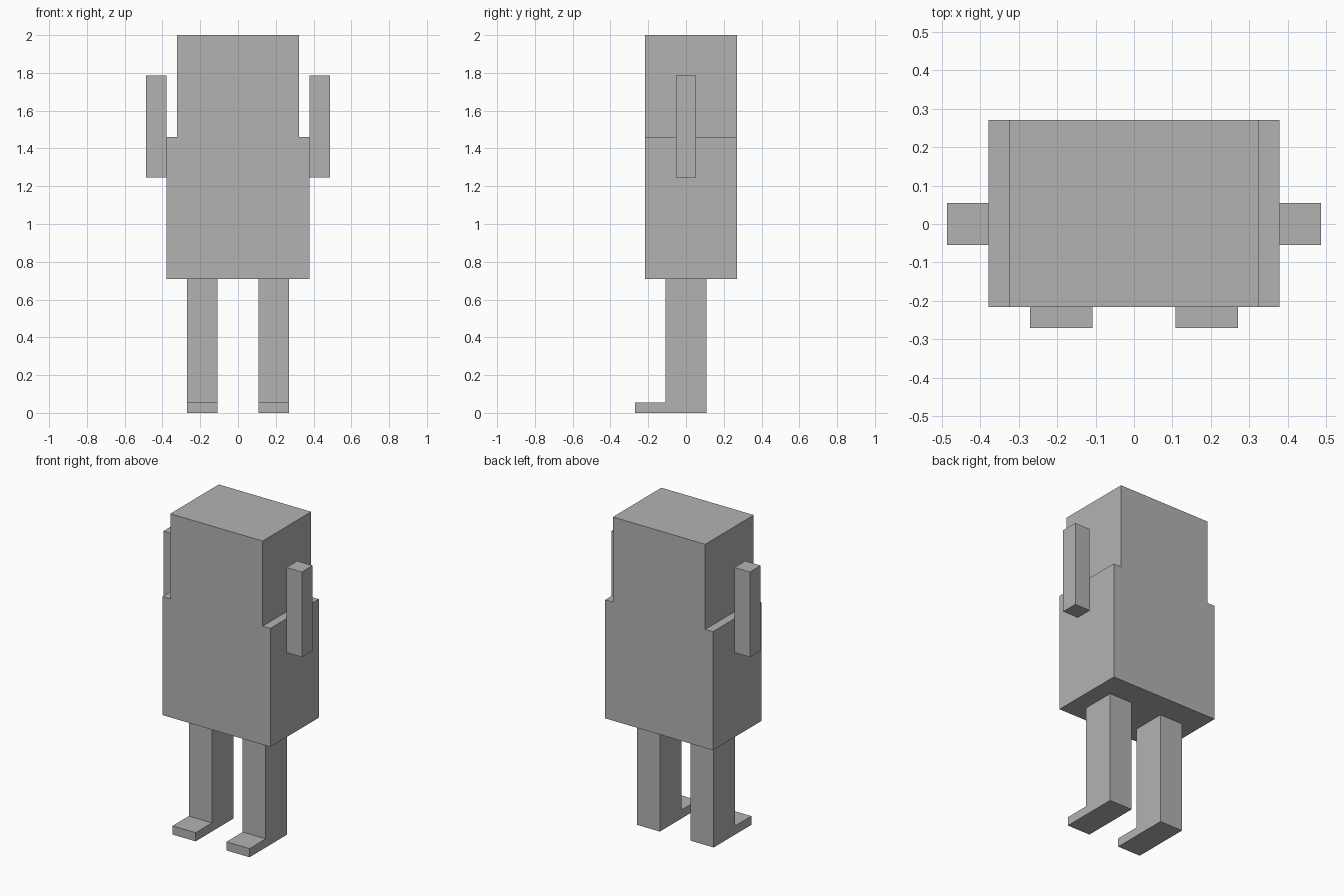
import bpy

default_cube = bpy.data.objects.get("Cube")
if default_cube:
    bpy.data.objects.remove(default_cube, do_unlink=True)

# Single plain grey material
grey = bpy.data.materials.new("plain_grey")
grey.use_nodes = True
colour = (0.45, 0.45, 0.45, 1)
grey.diffuse_color = colour
grey.node_tree.nodes["Principled BSDF"].inputs["Base Color"].default_value = colour


def box(name, low, high):
    """Axis-aligned box between two corners."""
    centre = [(a + b) / 2 for a, b in zip(low, high)]
    size = [b - a for a, b in zip(low, high)]
    bpy.ops.mesh.primitive_cube_add(size=1, location=centre)
    obj = bpy.context.object
    obj.name = obj.data.name = name
    for v in obj.data.vertices:
        v.co = [c * s for c, s in zip(v.co, size)]
    obj.data.materials.append(grey)
    return obj


def box_pair(name, low, high):
    """A left box and its mirrored right partner."""
    box("left_" + name, low, high)
    box("right_" + name, (-high[0], *low[1:]), (-low[0], *high[1:]))


HIP, SHOULDER, TOP = 0.708, 1.46, 2.0
FRONT, BACK = -0.216, 0.27

# Head and body
box("body", (-0.378, FRONT, HIP), (0.378, BACK, SHOULDER))
box("head", (-0.324, FRONT, SHOULDER), (0.324, BACK, TOP))

# Raised arms, legs and flat feet
box_pair("arm", (0.378, -0.054, 1.245), (0.486, 0.054, 1.785))
box_pair("leg", (0.108, -0.108, 0), (0.27, 0.108, HIP))
box_pair("foot", (0.108, -0.27, 0), (0.27, -0.108, 0.055))
